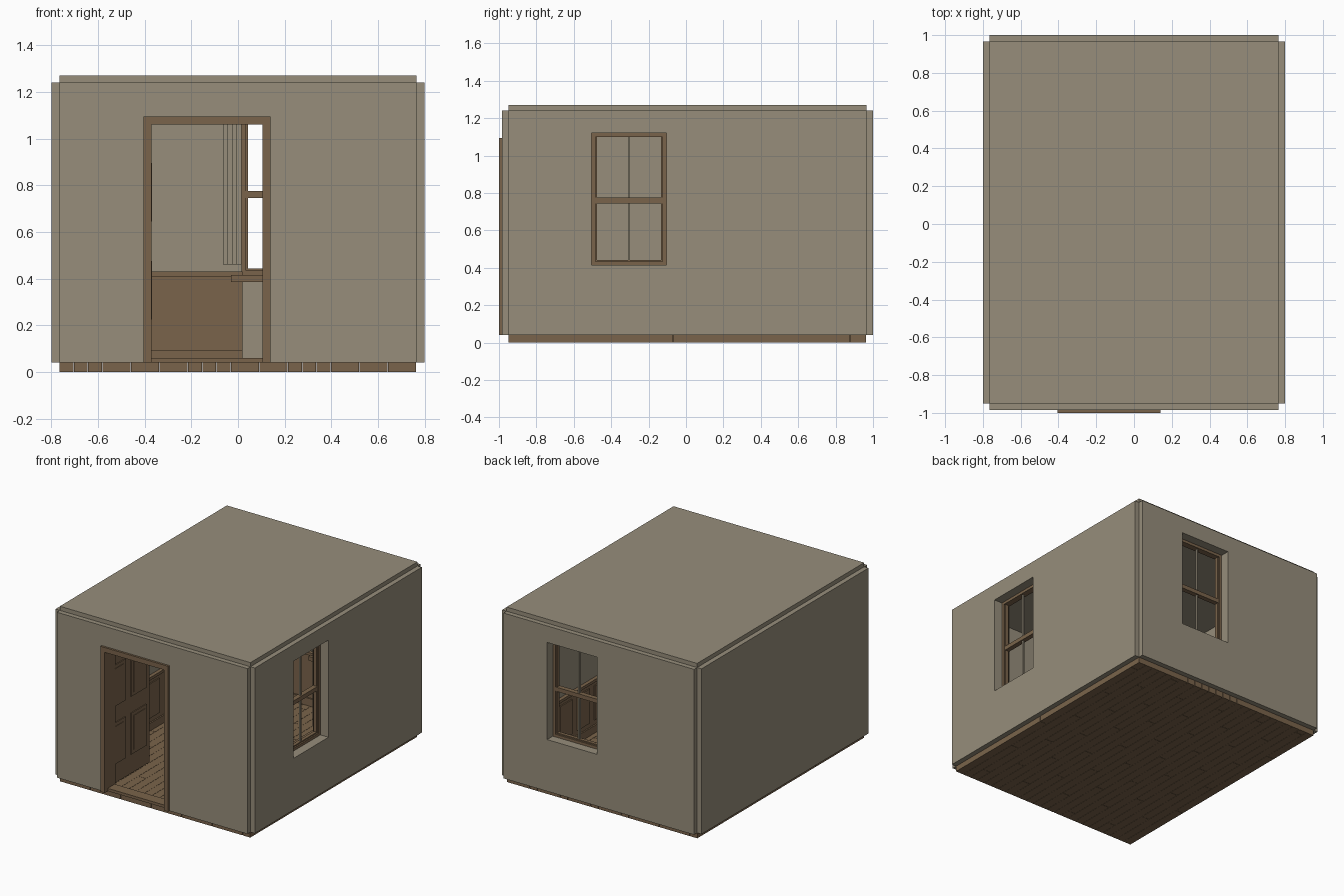
import bpy, bmesh
from mathutils import Vector

if "Cube" in bpy.data.objects:
    bpy.data.objects.remove(bpy.data.objects["Cube"], do_unlink=True)


def material(name, rgb):
    m = bpy.data.materials.new(name)
    m.use_nodes = True
    m.diffuse_color = (*rgb, 1)
    bsdf = next(n for n in m.node_tree.nodes if n.type == "BSDF_PRINCIPLED")
    bsdf.inputs["Base Color"].default_value = (*rgb, 1)
    bsdf.inputs["Roughness"].default_value = 0.8
    return m


PLASTER = material("warm grey plaster", (0.308, 0.270, 0.198))
WOOD = material("brown wood", (0.195, 0.127, 0.070))

TOP, BASE = 1.24, 0.04      # wall top and floor level
THICK = 0.10                # wall thickness

# Each wall maps (along, depth inward, height) to world space
WALLS = {
    "front": lambda u, d, z: Vector((u, -0.985 + d, z)),
    "back": lambda u, d, z: Vector((u, 1.0 - d, z)),
    "right": lambda u, d, z: Vector((0.8 - d, u, z)),
    "left": lambda u, d, z: Vector((-0.8 + d, u, z)),
}


def world(x, y, z):
    return Vector((x, y, z))


def boxes(name, specs, mat, place=world):
    """One object from boxes given as (a0, a1, b0, b1, z0, z1)."""
    bm = bmesh.new()
    for a0, a1, b0, b1, z0, z1 in specs:
        p, q = place(a0, b0, z0), place(a1, b1, z1)
        cube = bmesh.ops.create_cube(bm, size=1)["verts"]
        for v in cube:
            v.co = Vector([(p[i] + q[i]) / 2 + v.co[i] * abs(q[i] - p[i])
                           for i in range(3)])
    bmesh.ops.recalc_face_normals(bm, faces=bm.faces)
    mesh = bpy.data.meshes.new(name)
    bm.to_mesh(mesh)
    bm.free()
    mesh.materials.append(mat)
    ob = bpy.data.objects.new(name, mesh)
    bpy.context.scene.collection.objects.link(ob)
    return ob


def wall(side, u0, u1, hole=None):
    """Wall slab, with an opening (u0, u1, z0, z1) cut through it."""
    ob = boxes(side + "_wall", [(u0, u1, 0, THICK, BASE, TOP)],
               PLASTER, WALLS[side])
    if hole:
        a, b, z0, z1 = hole
        cutter = boxes("cutter", [(a, b, -0.1, 0.3, z0, z1)],
                       PLASTER, WALLS[side])
        cutter.hide_render = True
        mod = ob.modifiers.new("opening", "BOOLEAN")
        mod.object, mod.operation, mod.solver = cutter, "DIFFERENCE", "EXACT"
        bpy.context.view_layer.objects.active = ob
        bpy.ops.object.modifier_apply(modifier=mod.name)
        bpy.data.objects.remove(cutter, do_unlink=True)


def ring(u0, u1, z0, z1, w, d0, d1):
    """Four bars round a rectangle."""
    return [(u0, u0 + w, d0, d1, z0, z1), (u1 - w, u1, d0, d1, z0, z1),
            (u0 + w, u1 - w, d0, d1, z0, z0 + w),
            (u0 + w, u1 - w, d0, d1, z1 - w, z1)]


def window(side, u0, u1, z0, z1):
    place, mid, rail = WALLS[side], (u0 + u1) / 2, 0.76
    boxes(side + "_window_frame", ring(u0, u1, z0, z1, 0.02, 0.065, 0.11)
          + ring(u0 + 0.02, u1 - 0.02, z0 + 0.02, z1 - 0.01, 0.008, 0.075, 0.1)
          + [(u0 + 0.02, u1 - 0.02, 0.07, 0.105, rail - 0.015, rail + 0.015)],
          WOOD, place)
    boxes(side + "_window_bar",
          [(mid - 0.006, mid + 0.006, 0.08, 0.092, z0 + 0.02, z1 - 0.01)],
          PLASTER, place)
    boxes(side + "_window_sill",
          [(u0 - 0.045, u1 + 0.045, THICK, 0.15, z0 - 0.03, z0)], WOOD, place)
    # Pleated hangings on both sides of the opening
    pleats = []
    for edge, s in ((u0, -1), (u1, 1)):
        for i in range(4):
            a = edge + s * 0.02 * i
            d = 0.115 + 0.012 * (i % 2)
            pleats.append((a, a + s * 0.02, d, d + 0.015, 0.46, z1 + 0.03))
    boxes(side + "_curtains", pleats, PLASTER, place)


def wainscot(side, spans, panels):
    """Low wood cladding: board, skirting, cap and optional raised panels."""
    specs = []
    for u0, u1 in spans:
        specs += [(u0, u1, THICK, 0.112, BASE, 0.41),
                  (u0, u1, THICK, 0.122, BASE, 0.095),
                  (u0, u1, THICK, 0.126, 0.41, 0.43)]
        if panels:
            n = max(1, round((u1 - u0) / 0.2))
            step = (u1 - u0) / n
            for i in range(n):
                a = u0 + i * step
                specs.append((a + 0.03, a + step - 0.03, 0.112, 0.12, 0.13, 0.38))
    boxes(side + "_wainscot", specs, WOOD, WALLS[side])


# Shell
WIN_Z = (0.415, 1.12)
BACK_WIN = (0.015, 0.415)
RIGHT_WIN = (-0.505, -0.105)
wall("front", -0.765, 0.765, (-0.39, 0.125, 0.0, 1.08))
wall("back", -0.765, 0.765, (*BACK_WIN, *WIN_Z))
wall("right", -0.95, 0.965, (*RIGHT_WIN, *WIN_Z))
wall("left", -0.95, 0.965)
boxes("ceiling", [(-0.765, 0.765, -0.95, 0.965, TOP, 1.27)], PLASTER)

# Floor planks with staggered joints
planks, count = [], 25
width = 1.53 / count
for i in range(count):
    x = -0.765 + i * width
    cuts = [-0.95, 0.965]
    joint = -0.95 + (0.88 - 0.37 * (count - 1 - i)) % 0.95
    while joint < 0.93:
        if joint > -0.9:
            cuts.append(joint)
        joint += 0.95
    cuts.sort()
    for y0, y1 in zip(cuts, cuts[1:]):
        planks.append((x, x + width - 0.0015, y0, y1 - 0.002, 0, BASE))
boxes("floor_planks", planks, WOOD)

# Windows and low cladding
window("back", *BACK_WIN, *WIN_Z)
window("right", *RIGHT_WIN, *WIN_Z)
wainscot("back", [(-0.7, 0.02), (0.41, 0.7)], False)
wainscot("left", [(-0.885, 0.9)], True)
wainscot("right", [(-0.885, -0.51), (-0.1, 0.9)], True)
wainscot("front", [(-0.7, -0.41), (0.145, 0.7)], True)

# Door frame and threshold
boxes("door_frame", [(-0.405, -0.37, -0.015, 0.11, BASE, 1.095),
                     (0.105, 0.14, -0.015, 0.11, BASE, 1.095),
                     (-0.37, 0.105, -0.015, 0.11, 1.06, 1.095)],
      WOOD, WALLS["front"])
boxes("door_threshold", [(-0.37, 0.105, 0.02, 0.1, BASE, 0.06)],
      WOOD, WALLS["front"])

# Door swung inward, panelled on both sides
door = [(-0.405, -0.378, -0.95, -0.475, 0.06, 1.055)]
for y0, y1 in ((-0.915, -0.755), (-0.69, -0.515)):
    for z0, z1 in ((0.2, 0.5), (0.62, 0.92)):
        door.append((-0.411, -0.372, y0, y1, z0, z1))
        door.append((-0.414, -0.369, y0 + 0.025, y1 - 0.025, z0 + 0.025, z1 - 0.025))
boxes("door", door, WOOD)
